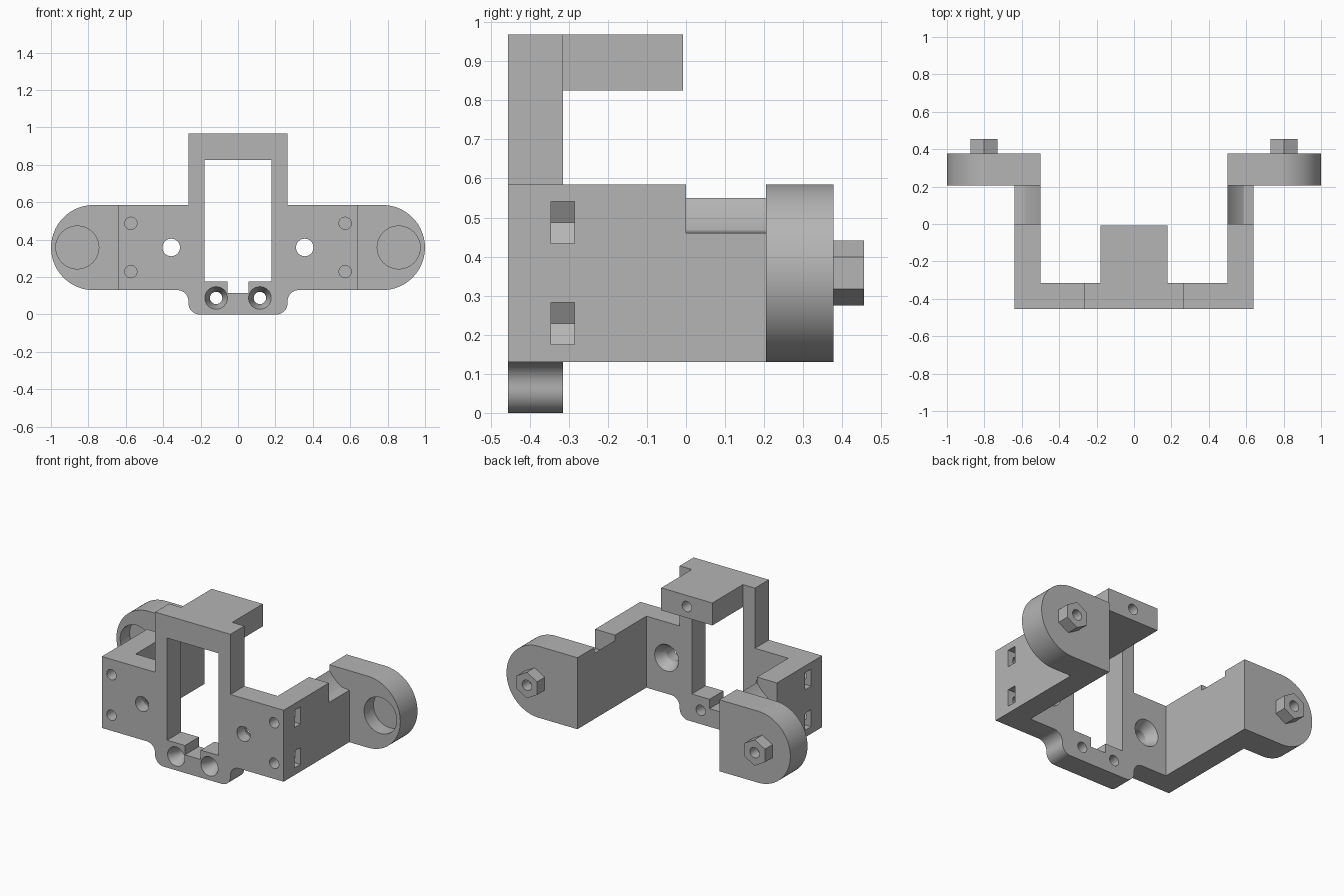
import bpy, bmesh
from math import sin, cos, radians

if "Cube" in bpy.data.objects:
    bpy.data.objects.remove(bpy.data.objects["Cube"], do_unlink=True)

grey = bpy.data.materials.new("plain grey")
grey.use_nodes = True
grey.diffuse_color = (0.46, 0.46, 0.46, 1)
grey.node_tree.nodes["Principled BSDF"].inputs["Base Color"].default_value = (0.46, 0.46, 0.46, 1)


def arc(cx, cz, r, a0, a1, n=16):
    angles = [radians(a0 + (a1 - a0) * i / n) for i in range(n + 1)]
    return [(cx + r * cos(a), cz + r * sin(a)) for a in angles]


def rect(x0, x1, z0, z1):
    return [(x0, z0), (x1, z0), (x1, z1), (x0, z1)]


def flip(profile, s):
    return [(s * x, z) for x, z in profile]


def solid(name, profile, lo, hi, end=None, upright=False):
    """Loft a profile to an end profile along y, or along z when upright."""
    def put(p, d):
        return (p[0], p[1], d) if upright else (p[0], d, p[1])
    bm = bmesh.new()
    a = [bm.verts.new(put(p, lo)) for p in profile]
    b = [bm.verts.new(put(p, hi)) for p in (end or profile)]
    bm.faces.new(a)
    bm.faces.new(b)
    for i in range(len(a)):
        j = (i + 1) % len(a)
        bm.faces.new((a[i], a[j], b[j], b[i]))
    bmesh.ops.recalc_face_normals(bm, faces=bm.faces[:])
    mesh = bpy.data.meshes.new(name)
    bm.to_mesh(mesh)
    bm.free()
    mesh.materials.append(grey)
    ob = bpy.data.objects.new(name, mesh)
    bpy.context.scene.collection.objects.link(ob)
    return ob


def activate(ob):
    bpy.ops.object.select_all(action='DESELECT')
    ob.select_set(True)
    bpy.context.view_layer.objects.active = ob


def cut(cutter, *targets):
    for ob in targets:
        activate(ob)
        mod = ob.modifiers.new("cut", 'BOOLEAN')
        mod.operation = 'DIFFERENCE'
        mod.solver = 'EXACT'
        mod.object = cutter
        bpy.ops.object.modifier_apply(modifier=mod.name)
    bpy.data.objects.remove(cutter, do_unlink=True)


def circle(x, z, r, n=32):
    return arc(x, z, r, 0, 360 - 360 / n, n - 1)


def bore(x, z, r, lo, hi, *targets, r_end=None):
    end = circle(x, z, r_end) if r_end else None
    cut(solid("bore", circle(x, z, r), lo, hi, end), *targets)


FRONT, INNER = -0.455, -0.315
LOW, HIGH, MID = 0.13, 0.585, 0.358
parts = []

# U-shaped main bracket
half = [(0.64, FRONT), (0.64, 0), (0.5, 0), (0.5, INNER)]
bracket = solid("main_bracket", half + flip(half[::-1], -1), LOW, HIGH, upright=True)

# Lower tab with rounded corners and fillets
half = arc(0.205, 0.06, 0.06, -90, 0, 10) + arc(0.325, 0.07, 0.06, 180, 90, 10)
tab = solid("lower_tab", half + flip(half[::-1], -1), FRONT, INNER)

# Upper arch and rear-facing block
half = [(0.18, HIGH), (0.265, HIGH), (0.265, 0.968), (-0.265, 0.968), (-0.265, HIGH), (-0.18, HIGH)]
arch = solid("upper_arch", half + [(-0.18, 0.825), (0.18, 0.825)], FRONT, INNER)
block = solid("top_block", rect(-0.18, 0.18, 0.825, 0.968), INNER, -0.008)
bore(0, 0.897, 0.033, -0.2, 0.1, block)

# Central opening and its bottom notch
cut(solid("opening", rect(-0.18, 0.18, 0.175, 0.8), -0.6, -0.2), bracket)
cut(solid("notch", rect(-0.055, 0.055, 0.115, 0.3), -0.6, -0.2), bracket, tab)
parts += [bracket, tab, arch, block]

for s, side in ((1, "left"), (-1, "right")):
    # Countersunk tab and plate holes
    bore(s * 0.117, 0.088, 0.033, -0.6, -0.2, tab)
    bore(s * 0.117, 0.088, 0.061, FRONT - 0.001, -0.39, bracket, tab, r_end=0.033)
    bore(s * 0.357, MID, 0.047, -0.6, -0.2, bracket)
    bore(s * 0.357, MID, 0.047, -0.38, INNER + 0.001, bracket, r_end=0.085)

    # Screw holes with side nut pockets
    for z in (0.229, 0.487):
        bore(s * 0.573, z, 0.033, -0.6, -0.2, bracket)
        pocket = [(0.511, z), (0.542, z + 0.054), (0.7, z + 0.054),
                  (0.7, z - 0.054), (0.542, z - 0.054)]
        cut(solid("nut_pocket", flip(pocket, s), -0.345, -0.285), bracket)

    # Rear arm with a hollowed sloping top
    hollow = arc(0.747, 0.717, 0.298, 239.5, 214, 10)
    profile = [(0.5, LOW), (0.64, LOW), (0.64, 0.46)] + hollow[1:-1] + [(0.5, 0.55)]
    arm = solid(side + "_rear_arm", flip(profile, s), 0, 0.205)

    # Rounded lug with a round recess in front
    profile = [(0.5, HIGH), (0.5, LOW)] + arc(0.772, 0.3575, 0.2275, -90, 90, 40)
    lug = solid(side + "_lug", flip(profile, s), 0.205, 0.378)
    bore(s * 0.859, MID, 0.115, 0.1, 0.3, lug)

    # Hexagonal boss with a blind hole
    hexagon = arc(0.802, MID, 0.083, 30, 330, 5)
    boss = solid(side + "_hex_boss", flip(hexagon, s), 0.378, 0.455)
    bore(s * 0.802, MID, 0.033, 0.385, 0.6, boss)
    parts += [arm, lug, boss]

for ob in parts:
    activate(ob)
    bpy.ops.object.shade_smooth_by_angle(angle=radians(25))
